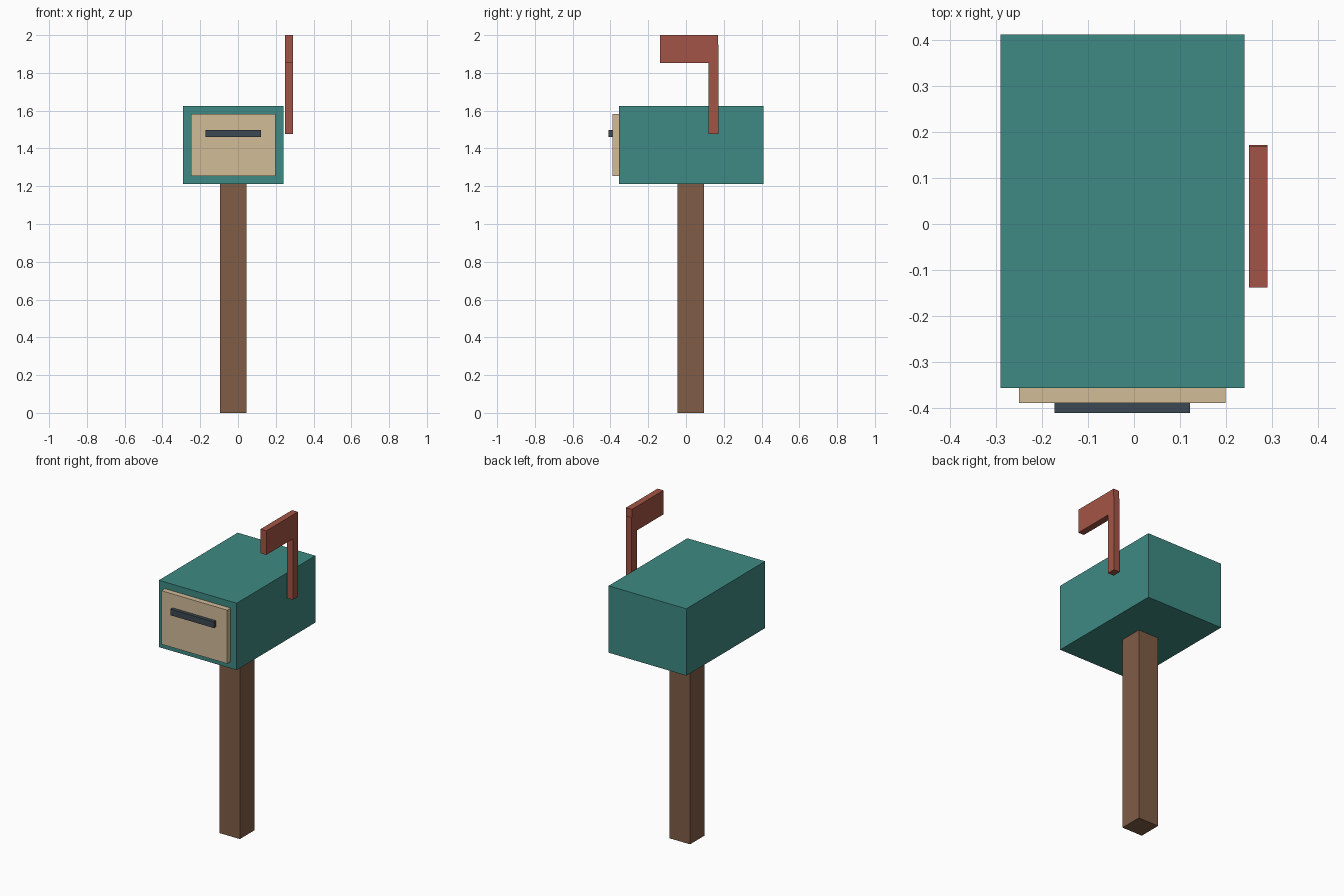
import bpy
import bmesh
from mathutils import Vector

if "Cube" in bpy.data.objects:
    bpy.data.objects.remove(bpy.data.objects["Cube"])


def material(name, rgb):
    # sRGB 0-255 to linear
    mat = bpy.data.materials.new(name)
    mat.diffuse_color = [((c / 255 + 0.055) / 1.055) ** 2.4 for c in rgb] + [1.0]
    mat.use_nodes = True
    mat.node_tree.nodes["Principled BSDF"].inputs["Base Color"].default_value = mat.diffuse_color
    return mat


def box(name, x, y, z, mat):
    """Cuboid from (min, max) ranges on each axis."""
    size = Vector([r[1] - r[0] for r in (x, y, z)])
    bm = bmesh.new()
    bmesh.ops.create_cube(bm, size=1)
    bmesh.ops.scale(bm, vec=size, verts=bm.verts)
    mesh = bpy.data.meshes.new(name)
    bm.to_mesh(mesh)
    bm.free()
    mesh.materials.append(mat)
    obj = bpy.data.objects.new(name, mesh)
    obj.location = [(r[0] + r[1]) / 2 for r in (x, y, z)]
    bpy.context.collection.objects.link(obj)
    return obj


wood = material("wood", (128, 93, 70))
teal = material("teal_paint", (62, 138, 131))
cream = material("cream_paint", (210, 188, 153))
dark = material("dark_metal", (60, 72, 82))
red = material("red_paint", (164, 84, 70))

# Post and mailbox body
box("post", (-0.095, 0.045), (-0.046, 0.096), (0, 1.212), wood)
box("mailbox_body", (-0.29, 0.24), (-0.356, 0.411), (1.212, 1.624), teal)

# Front door with its pull handle
box("door", (-0.25, 0.199), (-0.389, -0.356), (1.253, 1.583), cream)
box("door_handle", (-0.173, 0.122), (-0.41, -0.389), (1.46, 1.498), dark)

# Raised signal flag beside the right wall
box("flag_arm", (0.25, 0.29), (0.119, 0.172), (1.477, 1.95), red)
box("flag_plate", (0.25, 0.29), (-0.138, 0.169), (1.852, 2.0), red)
